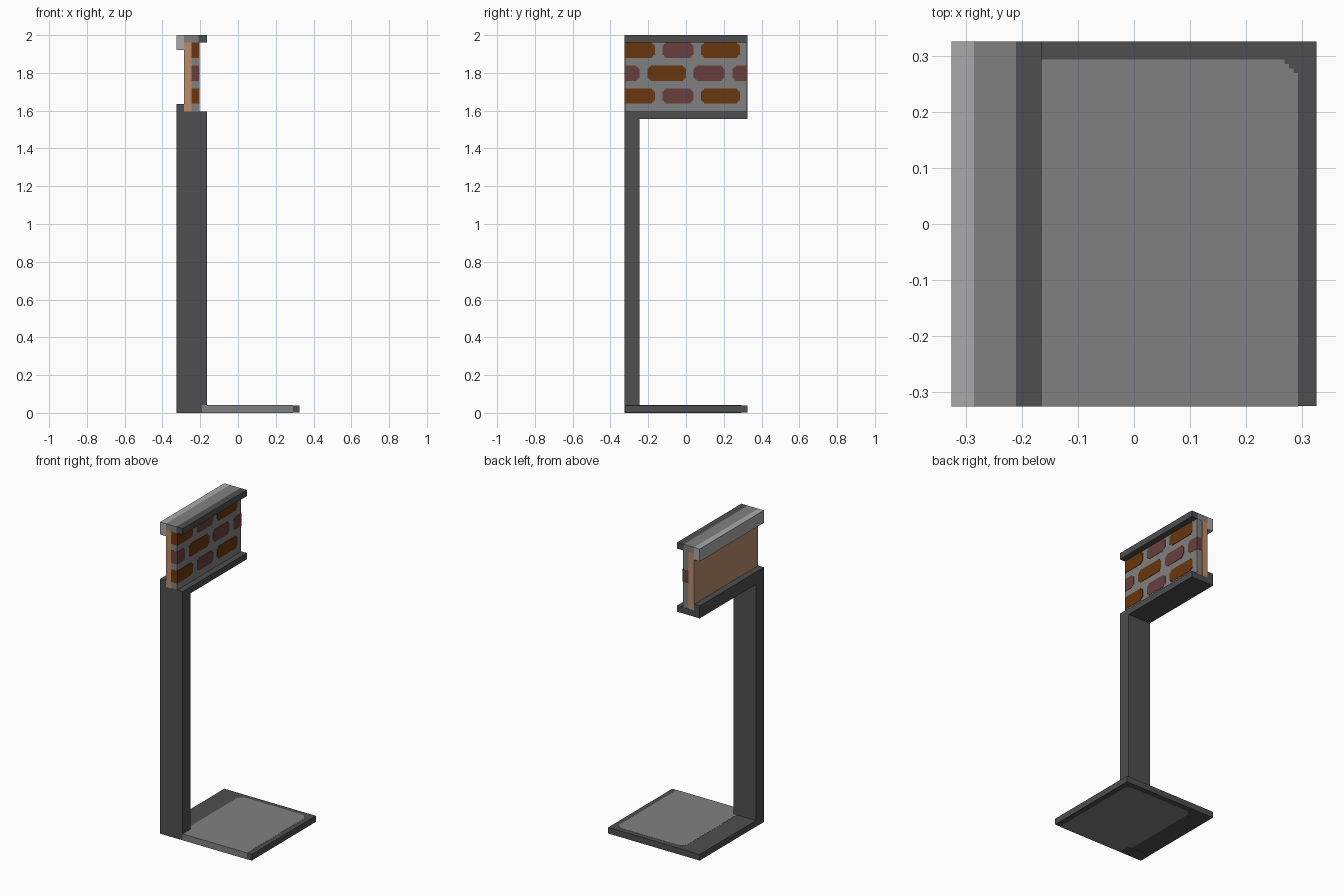
import bpy, bmesh
from mathutils import Vector

cube = bpy.data.objects.get("Cube")
if cube:
    bpy.data.objects.remove(cube, do_unlink=True)


def material(name, rgb):
    """Flat material from 0-255 sRGB values."""
    lin = [((c / 255 + 0.055) / 1.055) ** 2.4 for c in rgb]
    m = bpy.data.materials.new(name)
    m.use_nodes = True
    m.diffuse_color = (*lin, 1)
    bsdf = m.node_tree.nodes["Principled BSDF"]
    bsdf.inputs["Base Color"].default_value = (*lin, 1)
    bsdf.inputs["Roughness"].default_value = 0.9
    return m


DARK = material("dark grey", (78, 78, 78))
MID = material("mid grey", (128, 128, 128))
LIGHT = material("light grey", (170, 170, 170))
TAN = material("tan", (184, 140, 108))
ORANGE = material("orange brick", (104, 54, 14))
RED = material("red brick", (106, 63, 62))

STEP = 0.008  # size of one stair in a stepped corner


def outline(u0, u1, v0, v1, steps, corners):
    """Rectangle whose chosen corners (such as '++') are cut in stairs."""
    pts = []
    for key, u, v, su, sv in (("--", u0, v0, 1, 1), ("+-", u1, v0, -1, 1),
                              ("++", u1, v1, -1, -1), ("-+", u0, v1, 1, -1)):
        if key not in corners:
            pts.append((u, v))
            continue
        stair = [(steps, 0)]
        for i in range(1, steps + 1):
            stair.append((steps - i + 1, i))
            stair.append((steps - i, i))
        if key in ("--", "++"):      # keep the outline counter-clockwise
            stair.reverse()
        pts += [(u + su * a * STEP, v + sv * b * STEP) for a, b in stair]
    return pts


def prism(name, pts, low, high, mat, axis="z"):
    """Extrude a 2D outline along z (outline in xy) or x (outline in yz)."""
    place = (lambda u, v, w: (u, v, w)) if axis == "z" else (lambda u, v, w: (w, u, v))
    bm = bmesh.new()
    face = bm.faces.new([bm.verts.new(place(u, v, low)) for u, v in pts])
    ext = bmesh.ops.extrude_face_region(bm, geom=[face])
    verts = [g for g in ext["geom"] if isinstance(g, bmesh.types.BMVert)]
    bmesh.ops.translate(bm, verts=verts, vec=Vector(place(0, 0, high - low)))
    bmesh.ops.recalc_face_normals(bm, faces=bm.faces)
    mesh = bpy.data.meshes.new(name)
    bm.to_mesh(mesh)
    bm.free()
    mesh.materials.append(mat)
    obj = bpy.data.objects.new(name, mesh)
    bpy.context.scene.collection.objects.link(obj)
    return obj


def box(name, x, y, z, mat):
    return prism(name, outline(*x, *y, 0, ()), *z, mat)


L = 0.325            # half of the footprint
FULL = (-L, L)
BACK, LIP, SKIN, FACE, EDGE = -L, -0.285, -0.245, -0.205, -0.165

# Base slab with an inlaid panel that shows above, below and in front
box("base_slab", FULL, (-0.324, L), (0.001, 0.04), DARK)
prism("base_panel", outline(-0.19, 0.292, -L, 0.293, 3, ("++", "-+")), 0, 0.041, MID)

# Post and the arm that carries the wall
box("post", (BACK, EDGE), (-L, -0.245), (0, 1.56), DARK)
box("arm", (BACK, EDGE), FULL, (1.555, 1.595), DARK)
box("arm_lip", (BACK, LIP), FULL, (1.595, 1.635), DARK)

# Wall: tan backing and mortar layer
box("wall_backing", (LIP, SKIN), FULL, (1.595, 1.96), TAN)
box("wall_mortar", (SKIN, FACE), (-0.324, 0.324), (1.595, 1.96), MID)

# Brick courses, inset through the mortar; outer ends are cut square
outer = [(-L, -0.165, ORANGE), (-0.125, 0.04, RED), (0.08, 0.285, ORANGE)]
middle = [(-L, -0.245, RED), (-0.205, 0.0, ORANGE), (0.04, 0.205, RED), (0.245, L, RED)]
for course, (z0, z1, bricks) in enumerate(((1.637, 1.717, outer),
                                           (1.758, 1.84, middle),
                                           (1.88, 1.962, outer))):
    for n, (y0, y1, mat) in enumerate(bricks):
        corners = []
        if y0 > -L:
            corners += ["--", "-+"]
        if y1 < L:
            corners += ["+-", "++"]
        prism(f"brick_{course + 1}_{n + 1}", outline(y0, y1, z0, z1, 2, corners),
              SKIN - 0.002, FACE + 0.002, mat, axis="x")

# Cap rail in three strips, the light one hanging down behind
box("cap_light_lip", (BACK, LIP), FULL, (1.92, 2.0), LIGHT)
box("cap_middle", (LIP, -0.21), FULL, (1.96, 2.0), MID)
box("cap_dark_edge", (-0.21, EDGE), FULL, (1.96, 2.0), DARK)
